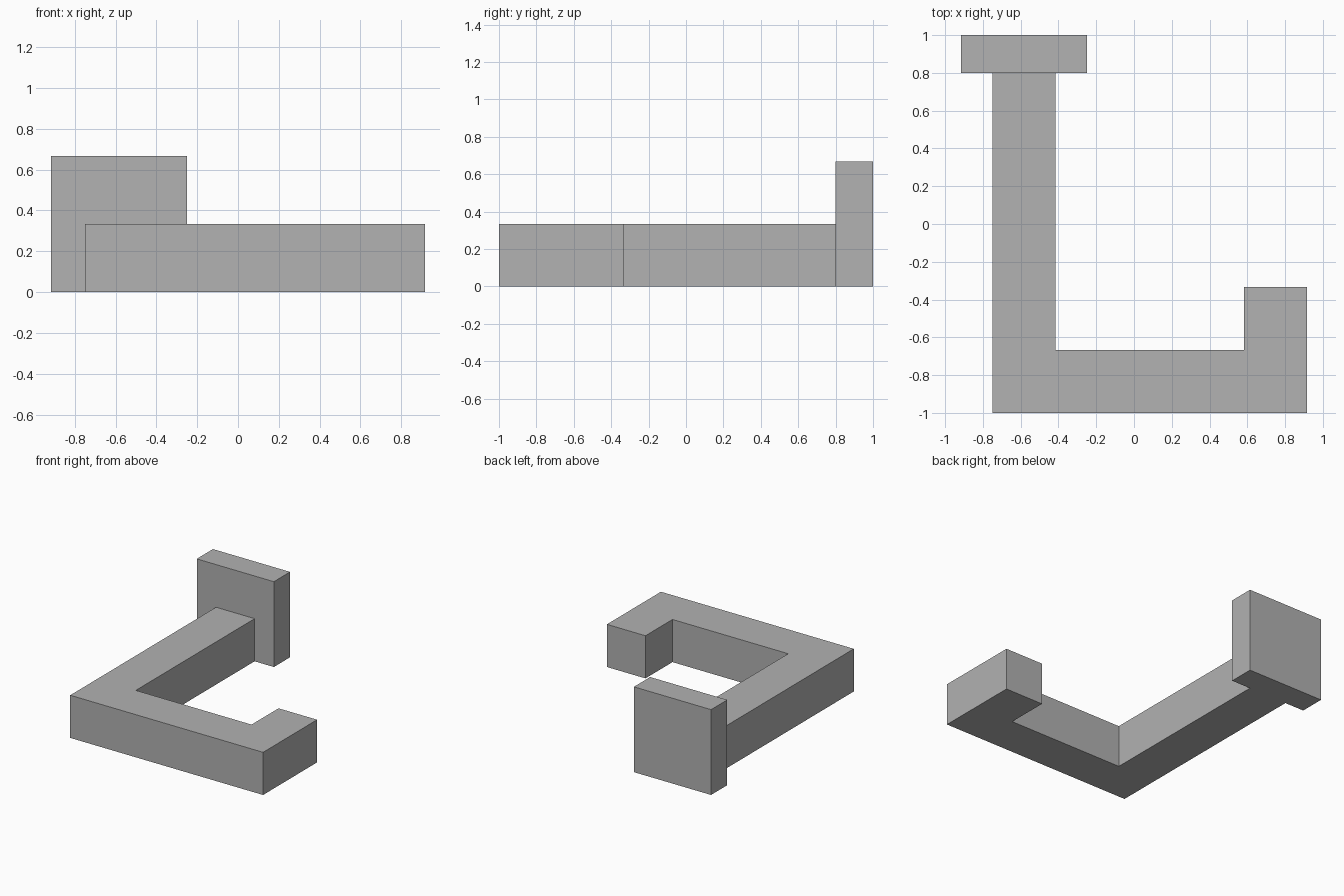
import bpy
import bmesh

cube = bpy.data.objects.get("Cube")
if cube:
    bpy.data.objects.remove(cube, do_unlink=True)

# Single plain grey finish
grey = bpy.data.materials.new("plain_grey")
grey.use_nodes = True
colour = (0.445, 0.445, 0.445, 1)
grey.diffuse_color = colour
grey.node_tree.nodes["Principled BSDF"].inputs["Base Color"].default_value = colour


def extrude_outline(name, outline, height):
    """Raise a flat outline from the ground into a solid."""
    bm = bmesh.new()
    base = bm.faces.new([bm.verts.new((x, y, 0)) for x, y in outline])
    top = bmesh.ops.extrude_face_region(bm, geom=[base])["geom"]
    verts = [v for v in top if isinstance(v, bmesh.types.BMVert)]
    bmesh.ops.translate(bm, verts=verts, vec=(0, 0, height))
    bmesh.ops.recalc_face_normals(bm, faces=bm.faces)
    mesh = bpy.data.meshes.new(name)
    bm.to_mesh(mesh)
    bm.free()
    mesh.materials.append(grey)
    obj = bpy.data.objects.new(name, mesh)
    bpy.context.collection.objects.link(obj)
    return obj


bar = 1 / 3              # square bar thickness
left, right = -0.75, 0.917
plate_front = 0.8

# Hook: long arm, front crossbar and short upturned tip in one outline
extrude_outline("hook_arm", [
    (left, -1), (right, -1), (right, -bar), (right - bar, -bar),
    (right - bar, -1 + bar), (left + bar, -1 + bar),
    (left + bar, plate_front), (left, plate_front)], bar)

# Mounting plate, centred on the end of the long arm
centre = left + bar / 2
extrude_outline("mounting_plate", [
    (centre - bar, plate_front), (centre + bar, plate_front),
    (centre + bar, 1), (centre - bar, 1)], 2 * bar)
